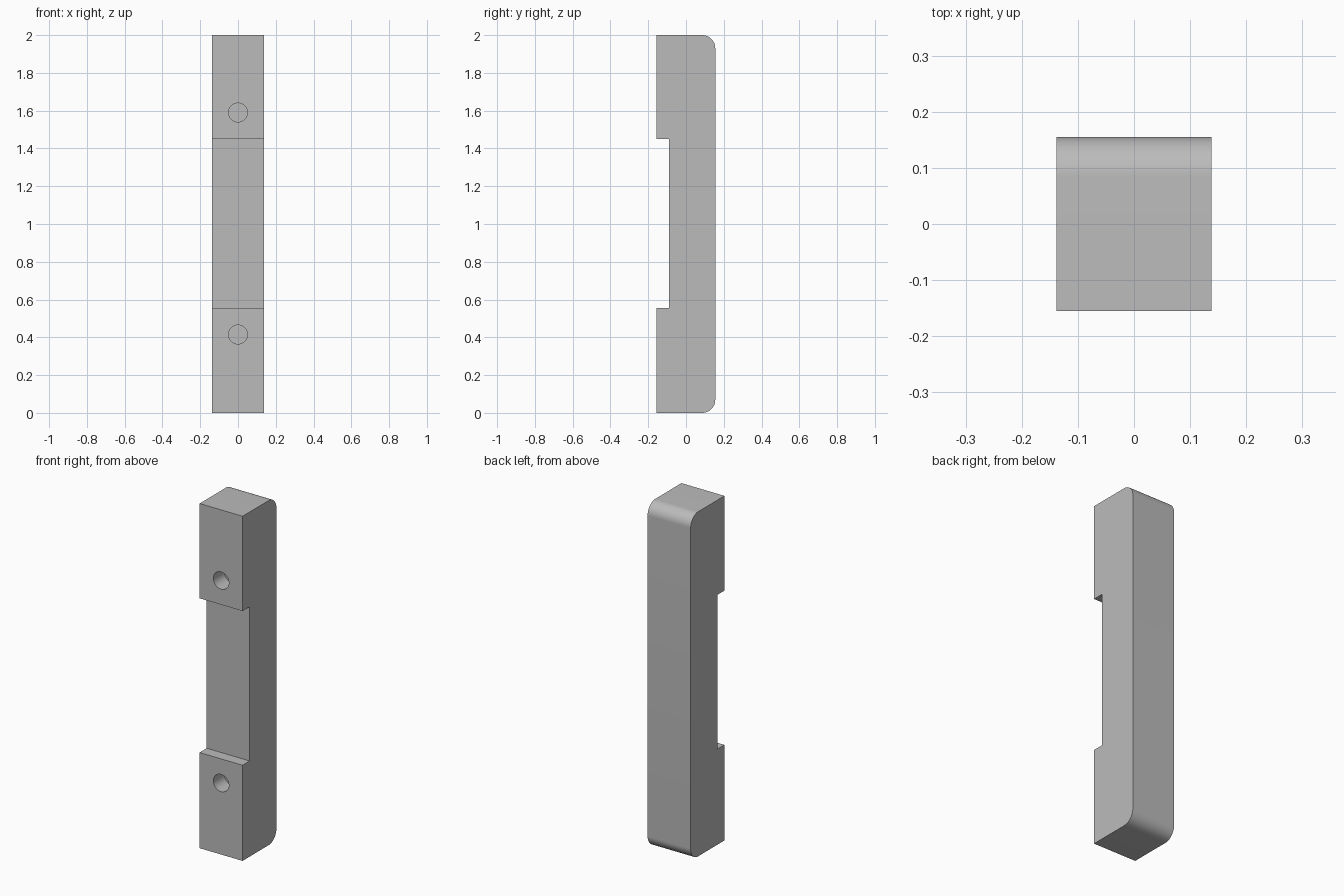
import bpy, math

cube = bpy.data.objects.get("Cube")
if cube:
    bpy.data.objects.remove(cube, do_unlink=True)

WIDTH, FRONT, BACK, TOP = 0.276, -0.155, 0.155, 2.0
RECESS_Y, RECESS_LOW, RECESS_HIGH = -0.09, 0.555, 1.45
ROUND, HOLE_RADIUS, HOLE_DEPTH = 0.07, 0.05, 0.1

grey = bpy.data.materials.new("plain grey")
grey.use_nodes = True
colour = (0.5, 0.5, 0.5, 1)
grey.diffuse_color = colour
grey.node_tree.nodes["Principled BSDF"].inputs["Base Color"].default_value = colour


def corner(z, start):
    """Quarter-round profile points on a back corner."""
    steps = 16
    return [(BACK - ROUND + ROUND * math.cos(a), z + ROUND * math.sin(a))
            for a in (start + i / steps * math.pi / 2 for i in range(steps + 1))]


# Handle body: side profile swept across the width
profile = [(FRONT, 0)] + corner(ROUND, -math.pi / 2) + corner(TOP - ROUND, 0) + [
    (FRONT, TOP), (FRONT, RECESS_HIGH), (RECESS_Y, RECESS_HIGH),
    (RECESS_Y, RECESS_LOW), (FRONT, RECESS_LOW)]
n = len(profile)
verts = [(x, y, z) for x in (-WIDTH / 2, WIDTH / 2) for y, z in profile]
faces = [tuple(reversed(range(n))), tuple(range(n, 2 * n))]
faces += [(i, (i + 1) % n, n + (i + 1) % n, n + i) for i in range(n)]
mesh = bpy.data.meshes.new("handle_body")
mesh.from_pydata(verts, [], faces)
mesh.materials.append(grey)
body = bpy.data.objects.new("handle_body", mesh)
bpy.context.collection.objects.link(body)

# Blind screw holes in the two mounting feet
for name, z in (("lower_screw_hole", 0.415), ("upper_screw_hole", 1.59)):
    bpy.ops.mesh.primitive_cylinder_add(
        vertices=48, radius=HOLE_RADIUS, depth=2 * HOLE_DEPTH,
        location=(0, FRONT, z), rotation=(math.pi / 2, 0, 0))
    cutter = bpy.context.object
    cutter.name = name + "_cutter"
    cutter.hide_render = True
    cutter.data.materials.append(grey)
    bpy.ops.object.select_all(action="DESELECT")
    body.select_set(True)
    bpy.context.view_layer.objects.active = body
    cut = body.modifiers.new(name, "BOOLEAN")
    cut.operation, cut.solver, cut.object = "DIFFERENCE", "EXACT", cutter
    bpy.ops.object.modifier_apply(modifier=name)
    bpy.data.objects.remove(cutter, do_unlink=True)

# Smooth rounds and holes, crisp edges elsewhere
bpy.ops.object.shade_smooth_by_angle(angle=math.radians(30))
